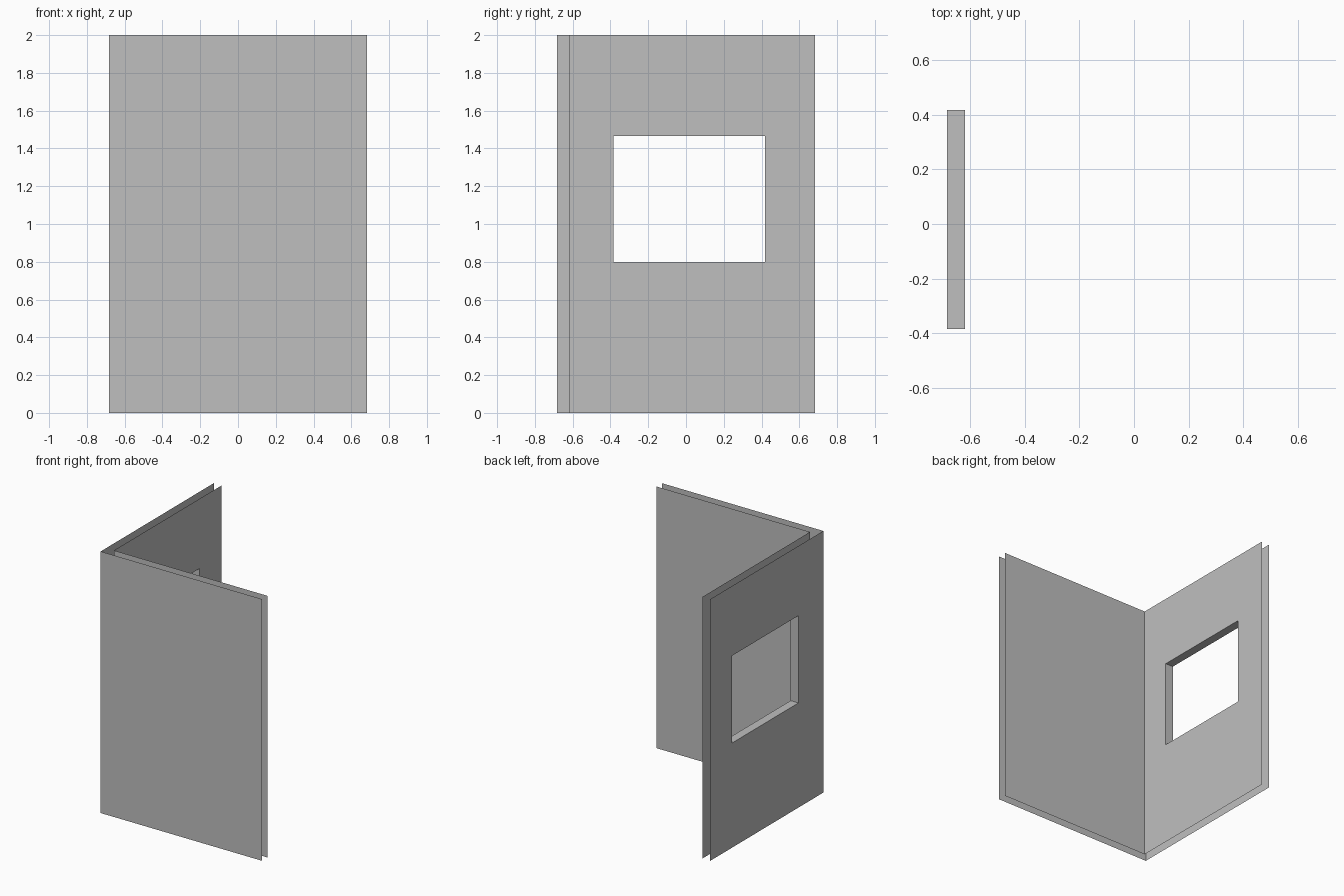
import bpy
import bmesh
from mathutils import Vector

cube = bpy.data.objects.get("Cube")
if cube:
    bpy.data.objects.remove(cube, do_unlink=True)

HALF = 0.683             # half width of the L-shaped corner
INNER = -0.617           # plane of the inner wall skins
HEIGHT = 2.0
WIN_Y = (-0.383, 0.417)  # window opening
WIN_Z = (0.8, 1.467)

plaster = bpy.data.materials.new("plaster_grey")
plaster.use_nodes = True
grey = (0.52, 0.52, 0.52, 1)
plaster.diffuse_color = grey
plaster.node_tree.nodes["Principled BSDF"].inputs["Base Color"].default_value = grey


def quad(bm, corners, facing):
    """Add one face turned towards the given direction."""
    face = bm.faces.new([bm.verts.new(c) for c in corners])
    face.normal_update()
    if face.normal.dot(Vector(facing)) < 0:
        face.normal_flip()


def finish(bm, name):
    bmesh.ops.remove_doubles(bm, verts=bm.verts, dist=0.0001)
    mesh = bpy.data.meshes.new(name)
    bm.to_mesh(mesh)
    bm.free()
    mesh.materials.append(plaster)
    bpy.context.collection.objects.link(bpy.data.objects.new(name, mesh))


# Front wall: two open skins without end caps
bm = bmesh.new()
for plane, facing in ((-HALF, -1), (INNER, 1)):
    corners = [(x, plane, z) for x, z in
               ((plane, 0), (HALF, 0), (HALF, HEIGHT), (plane, HEIGHT))]
    quad(bm, corners, (0, facing, 0))
finish(bm, "front_wall")

# Side wall: two open skins, each a three by three grid without its centre
bm = bmesh.new()
for plane, facing in ((-HALF, -1), (INNER, 1)):
    ys = (plane, *WIN_Y, HALF)
    zs = (0, *WIN_Z, HEIGHT)
    for i in range(3):
        for j in range(3):
            if (i, j) != (1, 1):
                (y0, y1), (z0, z1) = ys[i:i + 2], zs[j:j + 2]
                quad(bm, [(plane, y0, z0), (plane, y1, z0),
                          (plane, y1, z1), (plane, y0, z1)], (facing, 0, 0))

# Window reveals joining the two skins
for y, facing in zip(WIN_Y, (1, -1)):
    quad(bm, [(-HALF, y, WIN_Z[0]), (INNER, y, WIN_Z[0]),
              (INNER, y, WIN_Z[1]), (-HALF, y, WIN_Z[1])], (0, facing, 0))
for z, facing in zip(WIN_Z, (1, -1)):
    quad(bm, [(-HALF, WIN_Y[0], z), (INNER, WIN_Y[0], z),
              (INNER, WIN_Y[1], z), (-HALF, WIN_Y[1], z)], (0, 0, facing))
finish(bm, "side_wall_with_window")
